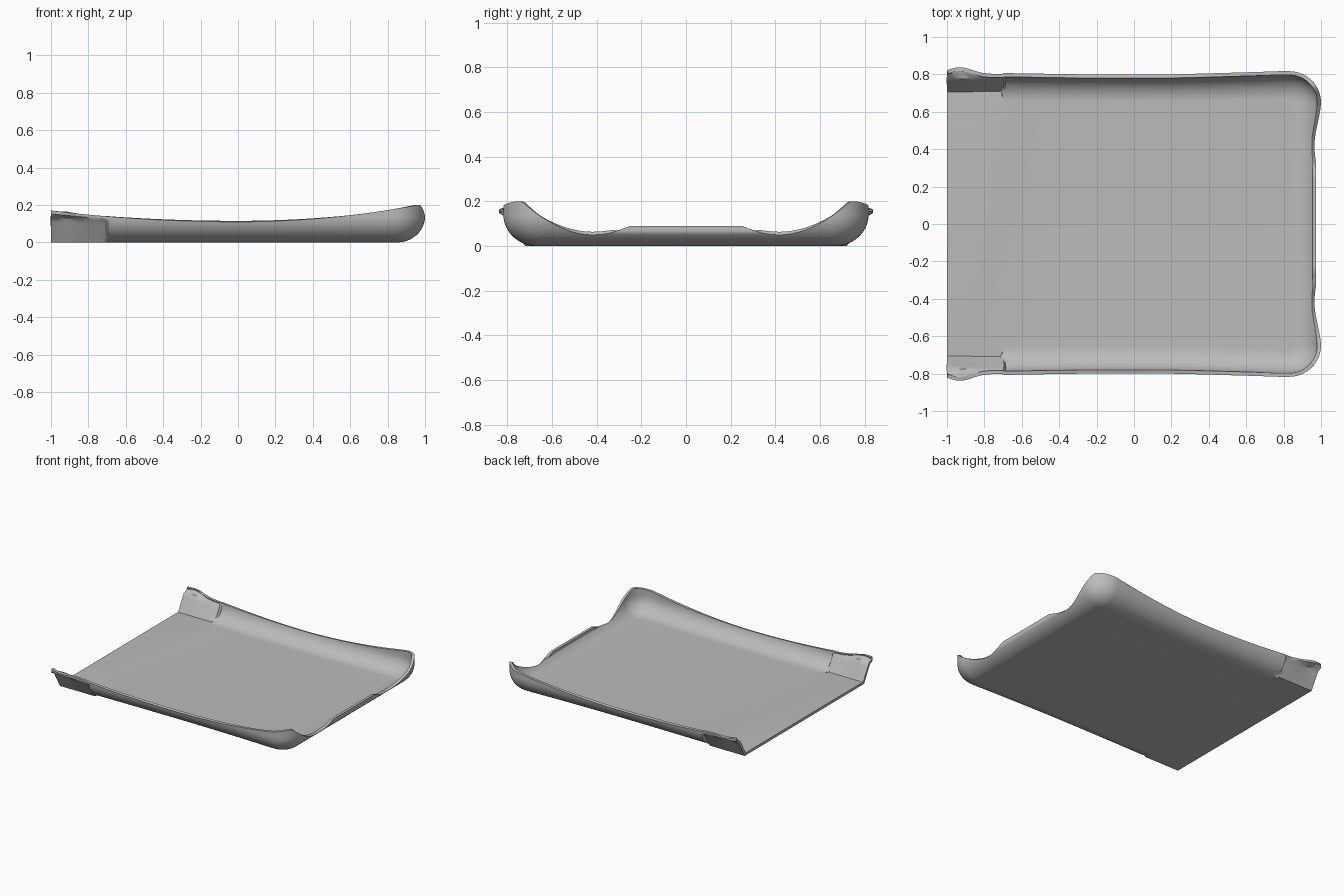
import bpy, bmesh
from math import sin, cos, pi, exp, sqrt

if "Cube" in bpy.data.objects:
    bpy.data.objects.remove(bpy.data.objects["Cube"], do_unlink=True)

WALL = 0.15        # outward reach of the curved wall
CURVE = 0.14       # height where the wall becomes vertical
CORNER = 0.02      # floor corner radius
ROWS = 20
END = 0.83         # x where the corners begin
PAD = -0.70        # clip pads lie below this x


def bump(x, width):
    return exp(-((x + 0.93) / width) ** 2)


def floor_half_width(x):
    wave = 0.015 if x > 0 else 0.006
    return 0.652 + wave * min(1, x * x / 0.6)


def side_height(x):
    return 0.11 + (0.098 if x > 0 else 0.06) * x * x


def end_height(y):
    """Two scallops with a straight lip between them."""
    y = abs(y)
    if y < 0.25:
        return 0.09
    if y < 0.33:
        return 0.09 - (y - 0.25) * 0.375
    if y < 0.42:
        return 0.05 + 0.01 * ((0.42 - y) / 0.09) ** 2
    return min(0.2, 0.05 + 0.15 * ((y - 0.42) / 0.315) ** 1.9)


def reach(z):
    return WALL * sqrt(1 - max(0, 1 - z / CURVE) ** 2)


def column(bx, by, nx, ny):
    """One wall section from the floor edge to the rim."""
    ox, oy = bx + nx * WALL, by + ny * WALL
    h = min(side_height(min(ox, 0.96)), end_height(oy) if bx >= END else 1)
    pts = []
    for k in range(ROWS + 1):
        z = h * (k / ROWS) ** 2
        d = reach(z)
        if bx < PAD and k:
            # slanted clip pad with a flared lip above it
            crease = 0.112 + 0.02 * bump(bx, 0.09)
            slant = 0.72 + 0.07 * min(1, z / crease)
            lip = 0.802 + 0.036 * bump(bx, 0.09)
            t = min(1, max(0, (z - crease) / 0.015))
            d = slant + (lip - slant) * t + by
        x, y = bx + nx * d, by + ny * d
        if abs(y) < 0.45:
            x = min(x, 0.974)      # flat lip in the middle of the end wall
        pts.append((x, y, z))
    return pts


# Half the perimeter: side wall, corner, end wall
half = []
xs = [-1 + 0.0245 * i for i in range(13)] + [PAD + 0.005]
xs += [-0.66 + 0.04 * i for i in range(37)]
for x in xs:
    half.append(column(x, -floor_half_width(x), 0, -1))
cy = -floor_half_width(END) + CORNER
for i in range(17):
    a = -pi / 2 + pi / 2 * i / 16
    half.append(column(END + CORNER * cos(a), cy + CORNER * sin(a), cos(a), sin(a)))
STEPS = 48
for i in range(1, STEPS + 1):
    half.append(column(END + CORNER, cy * (1 - i / STEPS), 1, 0))

# Mirror to the other side, leaving out the shared centre column
columns = half + [[(x, -y, z) for x, y, z in c] for c in reversed(half[:-1])]

bm = bmesh.new()
grid = [[bm.verts.new(p) for p in c] for c in columns]
for a, b in zip(grid, grid[1:]):
    for k in range(ROWS):
        bm.faces.new((a[k], b[k], b[k + 1], a[k + 1]))
bm.faces.new([c[0] for c in reversed(grid)])
mesh = bpy.data.meshes.new("tray_shell")
bm.to_mesh(mesh)
bm.free()

tray = bpy.data.objects.new("tray_shell", mesh)
bpy.context.collection.objects.link(tray)

# Shell thickness
solid = tray.modifiers.new("thickness", "SOLIDIFY")
solid.thickness = 0.02
solid.offset = -1

# Material
grey = bpy.data.materials.new("plain_grey")
grey.use_nodes = True
colour = (0.5, 0.5, 0.5, 1)
grey.diffuse_color = colour
grey.node_tree.nodes["Principled BSDF"].inputs["Base Color"].default_value = colour
mesh.materials.append(grey)

# Apply the thickness, then smooth while keeping the rim crisp
bpy.ops.object.select_all(action="DESELECT")
tray.select_set(True)
bpy.context.view_layer.objects.active = tray
bpy.ops.object.modifier_apply(modifier=solid.name)
bpy.ops.object.shade_smooth_by_angle(angle=0.6)
